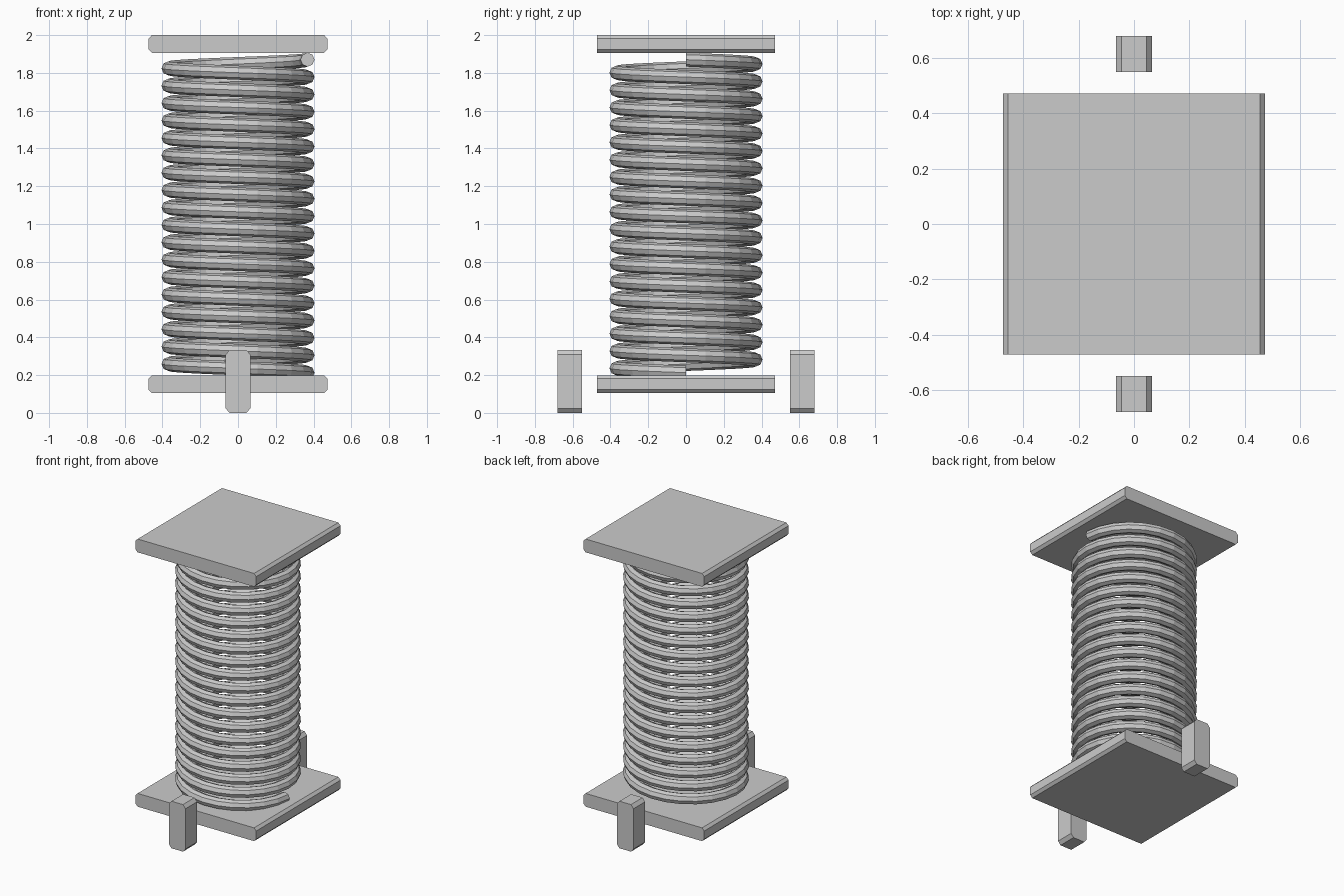
import bpy, bmesh, math

old = bpy.data.objects.get("Cube")
if old:
    bpy.data.objects.remove(old, do_unlink=True)

# Single grey metal
metal = bpy.data.materials.new("plain grey")
metal.use_nodes = True
GREY = (0.6, 0.6, 0.6, 1)
metal.diffuse_color = GREY
metal.node_tree.nodes["Principled BSDF"].inputs["Base Color"].default_value = GREY


def finish(bm, name):
    bmesh.ops.recalc_face_normals(bm, faces=bm.faces[:])
    mesh = bpy.data.meshes.new(name)
    bm.to_mesh(mesh)
    bm.free()
    mesh.materials.append(metal)
    obj = bpy.data.objects.new(name, mesh)
    bpy.context.collection.objects.link(obj)
    return obj


def chamfered_bar(name, half_x, y0, y1, z0, z1, cut_x, cut_z):
    """Octagonal x-z profile extruded along y."""
    inner = half_x - cut_x
    profile = [(-inner, z0), (inner, z0), (half_x, z0 + cut_z), (half_x, z1 - cut_z),
               (inner, z1), (-inner, z1), (-half_x, z1 - cut_z), (-half_x, z0 + cut_z)]
    bm = bmesh.new()
    face = bm.faces.new([bm.verts.new((x, y0, z)) for x, z in profile])
    ext = bmesh.ops.extrude_face_region(bm, geom=[face])
    moved = [v for v in ext["geom"] if isinstance(v, bmesh.types.BMVert)]
    bmesh.ops.translate(bm, verts=moved, vec=(0, y1 - y0, 0))
    return finish(bm, name)


def coil(name, radius, wire, z0, z1, turns, steps, sides):
    """Helix of wire rings, starting at +x and rising clockwise seen from above."""
    bm = bmesh.new()
    rings = []
    for i in range(turns * steps + 1):
        a = -math.tau * i / steps
        zc = z0 + (z1 - z0) * i / (turns * steps)
        ring = []
        for j in range(sides):
            b = math.tau * j / sides
            r = radius + wire * math.cos(b)
            ring.append(bm.verts.new((r * math.cos(a), r * math.sin(a), zc + wire * math.sin(b))))
        rings.append(ring)
    for low, high in zip(rings, rings[1:]):
        for j in range(sides):
            k = (j + 1) % sides
            bm.faces.new((low[j], low[k], high[k], high[j]))
    # Flat caps on both wire ends
    bm.faces.new(rings[0])
    bm.faces.new(rings[-1])
    return finish(bm, name)


# End plates
for name, z0, z1 in (("bottom_plate", 0.105, 0.199), ("top_plate", 1.906, 2.0)):
    chamfered_bar(name, 0.473, -0.472, 0.472, z0, z1, 0.017, 0.018)

# Locating posts in front of and behind the bottom plate
for name, y0 in (("front_post", -0.68), ("back_post", 0.55)):
    chamfered_bar(name, 0.065, y0, y0 + 0.13, 0, 0.333, 0.02, 0.024)

# Spring
coil("spring_coil", 0.368, 0.037, 0.213, 1.87, turns=18, steps=24, sides=8)
